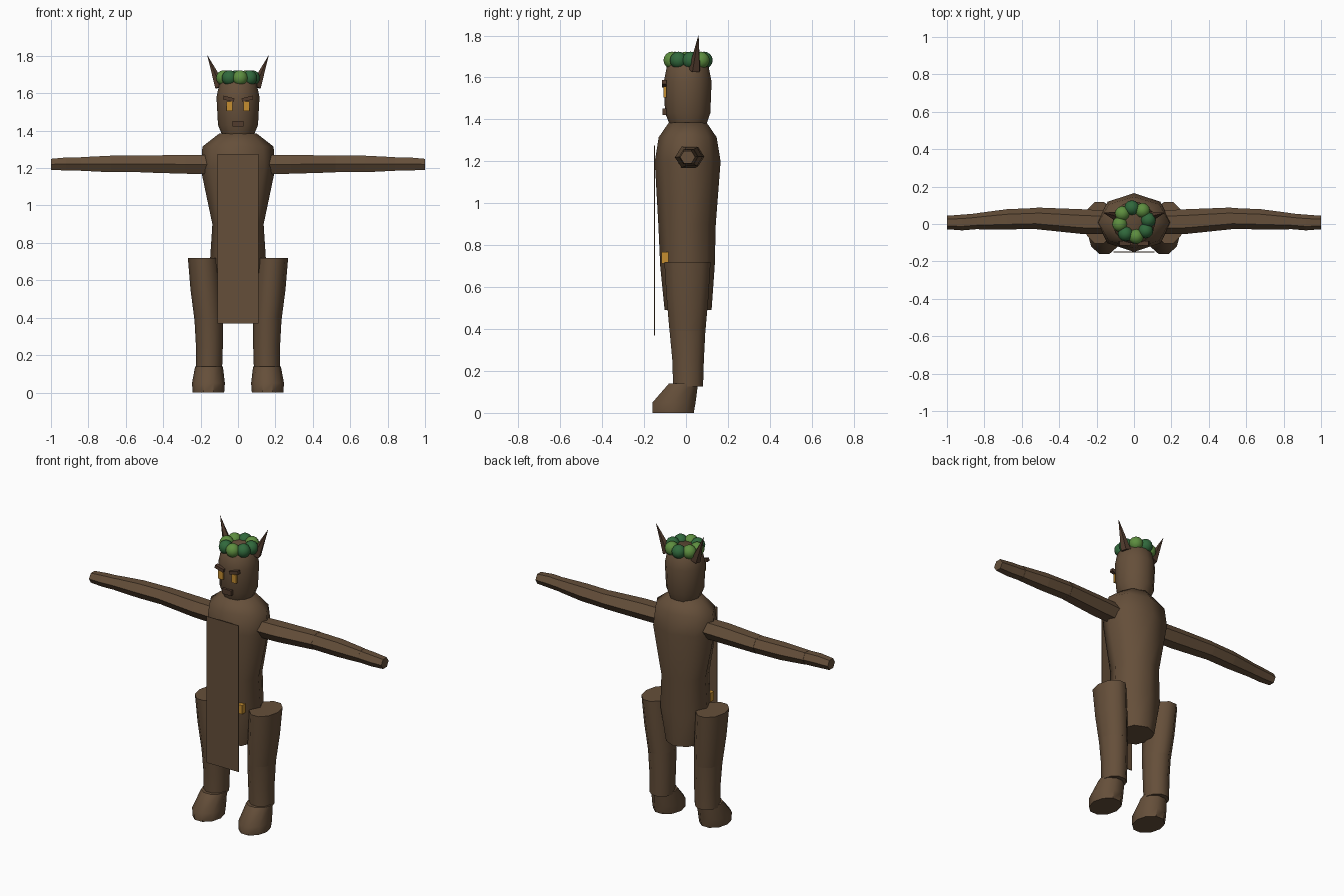
import bpy, bmesh, math
from mathutils import Vector, Matrix

cube = bpy.data.objects.get("Cube")
if cube:
    bpy.data.objects.remove(cube, do_unlink=True)


def material(name, rgb):
    m = bpy.data.materials.new(name)
    m.use_nodes = True
    m.diffuse_color = (*rgb, 1)
    m.node_tree.nodes["Principled BSDF"].inputs["Base Color"].default_value = (*rgb, 1)
    return m


BROWN = material("bark brown", (0.130, 0.078, 0.042))
DARK = material("dark brown", (0.085, 0.045, 0.027))
LEAF = material("leaf green", (0.110, 0.270, 0.050))
DEEP = material("deep green", (0.030, 0.140, 0.045))
AMBER = material("amber", (0.560, 0.270, 0.030))


def finish(name, bm, mat, angle=None):
    bmesh.ops.recalc_face_normals(bm, faces=bm.faces)
    mesh = bpy.data.meshes.new(name)
    bm.to_mesh(mesh)
    bm.free()
    mesh.materials.append(mat)
    ob = bpy.data.objects.new(name, mesh)
    bpy.context.collection.objects.link(ob)
    if angle:
        bpy.ops.object.select_all(action='DESELECT')
        ob.select_set(True)
        bpy.context.view_layer.objects.active = ob
        bpy.ops.object.shade_smooth_by_angle(angle=math.radians(angle))
    return ob


def loft(name, rings, sides, mat, angle=None, axis='Z', side=1):
    """Capped tube through rings of (centre, radii); each is given across the axis."""
    bm = bmesh.new()
    loops = []
    for along, (ca, cb), (ra, rb) in rings:
        loop = []
        for i in range(sides):
            t = math.tau * i / sides
            a, b = ca + ra * math.cos(t), cb + rb * math.sin(t)
            loop.append(bm.verts.new((a, b, along) if axis == 'Z' else (side * along, a, b)))
        loops.append(loop)
    for lo, hi in zip(loops, loops[1:]):
        for i in range(sides):
            j = (i + 1) % sides
            bm.faces.new((lo[i], lo[j], hi[j], hi[i]))
    bm.faces.new(loops[0])
    bm.faces.new(loops[-1])
    return finish(name, bm, mat, angle)


def box(name, centre, size, mat, tilt=0):
    bm = bmesh.new()
    place = Matrix.Translation(centre) @ Matrix.Rotation(tilt, 4, 'Y') @ Matrix.Diagonal((*size, 1))
    bmesh.ops.create_cube(bm, size=1, matrix=place)
    return finish(name, bm, mat)


# Torso and head
loft("torso", [
    (0.49, (0, 0.01), (0.105, 0.112)),
    (0.70, (0, 0.007), (0.15, 0.13)),
    (0.90, (0, 0.005), (0.137, 0.137)),
    (1.20, (0, 0.008), (0.20, 0.157)),
    (1.315, (0, 0.008), (0.19, 0.138)),
    (1.385, (0, 0.008), (0.10, 0.09)),
], 8, BROWN, 60)
loft("head", [
    (1.37, (0, 0.01), (0.082, 0.085)),
    (1.43, (0, 0.008), (0.107, 0.108)),
    (1.58, (0, 0.008), (0.115, 0.114)),
    (1.65, (0, 0.008), (0.10, 0.10)),
    (1.695, (0, 0.01), (0.06, 0.06)),
], 12, BROWN, 50)

# Hanging front cloth
box("front_cloth", (0, -0.15, 0.822), (0.22, 0.004, 0.905), BROWN)

# Face
box("mouth", (0, -0.103, 1.437), (0.06, 0.018, 0.032), DARK)

for s, label in ((1, "left"), (-1, "right")):
    box(label + "_eye", (s * 0.045, -0.10, 1.53), (0.032, 0.014, 0.052), AMBER)
    box(label + "_brow", (s * 0.05, -0.103, 1.57), (0.06, 0.022, 0.02), DARK, -s * 0.25)
    box(label + "_hip_clasp", (s * 0.085, -0.10, 0.74), (0.05, 0.035, 0.055), AMBER)

    # Horn: a slim cone leaning outwards
    base, tip = Vector((s * 0.095, 0.042, 1.635)), Vector((s * 0.165, 0.06, 1.805))
    way = tip - base
    bm = bmesh.new()
    turn = way.to_track_quat('Z', 'Y').to_matrix().to_4x4()
    bmesh.ops.create_cone(bm, cap_ends=True, segments=5, radius1=0.03, radius2=0,
                          depth=way.length,
                          matrix=Matrix.Translation((base + tip) / 2) @ turn)
    finish(label + "_horn", bm, DARK)

    # Hexagonal arm in three pieces
    loft(label + "_upper_arm", [
        (0.15, (0.01, 1.218), (0.062, 0.058)),
        (0.28, (0.013, 1.22), (0.066, 0.058)),
        (0.52, (0.03, 1.222), (0.058, 0.052)),
    ], 6, BROWN, None, 'X', s)
    loft(label + "_forearm", [
        (0.515, (0.03, 1.222), (0.056, 0.051)),
        (0.68, (0.025, 1.222), (0.054, 0.051)),
        (0.84, (0.015, 1.222), (0.043, 0.042)),
    ], 6, BROWN, None, 'X', s)
    loft(label + "_hand", [
        (0.835, (0.015, 1.222), (0.042, 0.041)),
        (0.92, (0.008, 1.222), (0.042, 0.040)),
        (1.00, (0.008, 1.220), (0.036, 0.034)),
    ], 6, BROWN, None, 'X', s)

    # Leg in three pieces
    loft(label + "_thigh", [
        (0.39, (s * 0.157, 0.007), (0.076, 0.090)),
        (0.55, (s * 0.172, 0.007), (0.082, 0.105)),
        (0.72, (s * 0.186, 0.007), (0.082, 0.116)),
    ], 10, BROWN, 50)
    loft(label + "_shin", [
        (0.125, (s * 0.155, 0.01), (0.070, 0.075)),
        (0.25, (s * 0.153, 0.01), (0.072, 0.079)),
        (0.395, (s * 0.157, 0.007), (0.076, 0.090)),
    ], 10, BROWN, 50)
    loft(label + "_foot", [
        (0.0, (s * 0.158, -0.062), (0.084, 0.104)),
        (0.05, (s * 0.158, -0.057), (0.088, 0.108)),
        (0.14, (s * 0.155, -0.012), (0.074, 0.073)),
    ], 10, BROWN, 40)

# Leafy crown: a ring of overlapping round clumps
for i, kind in enumerate((DEEP, LEAF, DEEP, LEAF, LEAF, DEEP, LEAF, DEEP)):
    t = math.tau * i / 8 + 0.15
    bm = bmesh.new()
    spot = (0.077 * math.cos(t), 0.01 + 0.077 * math.sin(t), 1.682)
    bmesh.ops.create_uvsphere(bm, u_segments=12, v_segments=8, radius=0.041,
                              matrix=Matrix.Translation(spot))
    finish("crown_clump_%d" % (i + 1), bm, kind, 60)
